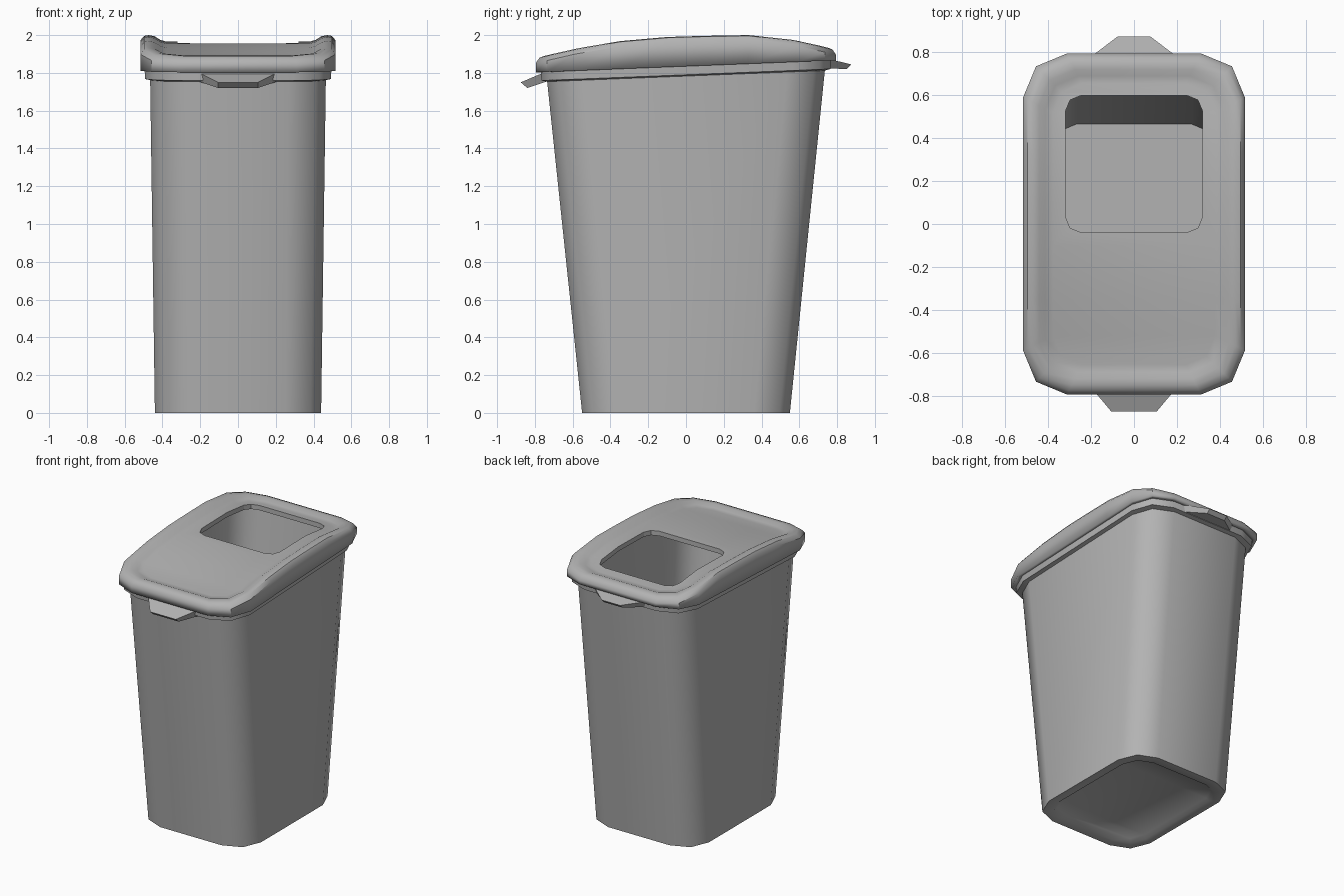
import bpy, bmesh, math

if "Cube" in bpy.data.objects:
    bpy.data.objects.remove(bpy.data.objects["Cube"])

grey = bpy.data.materials.new("grey plastic")
grey.use_nodes = True
grey.diffuse_color = (0.45, 0.45, 0.45, 1)
grey.node_tree.nodes["Principled BSDF"].inputs["Base Color"].default_value = (0.45, 0.45, 0.45, 1)

TILT = 0.04                               # the rim rises towards the back
STATIONS = (-0.35, -0.1, 0.1, 0.33)       # cross lines along the long sides
CREST = [(-0.8, 1.88), (-0.75, 1.89), (-0.59, 1.927), (-0.35, 1.968), (-0.1, 1.99),
         (0.1, 1.996), (0.33, 2.0), (0.59, 1.972), (0.8, 1.922)]


def crest(y):
    """Height of the lid's side ridge at y."""
    for (y0, z0), (y1, z1) in zip(CREST, CREST[1:]):
        if y <= y1:
            break
    return z0 + (z1 - z0) * (y - y0) / (y1 - y0)


def outline(hx, hy, r, stations=()):
    """Rounded rectangle: right half front to back, then left half back to front."""
    arc = [math.radians(a) for a in (0, 45, 90)]
    front = [(hx - r + r * math.sin(a), -hy + r - r * math.cos(a)) for a in arc]
    back = [(x, -y) for x, y in reversed(front)]
    half = front + [(hx, y) for y in stations] + back
    return half + [(-x, y) for x, y in reversed(half)]


def cap(bm, ring):
    n = len(ring)
    for i in range(n // 2 - 1):
        bm.faces.new((ring[i], ring[i + 1], ring[n - 2 - i], ring[n - 1 - i]))


def loft(rings, cap_start, cap_end):
    bm = bmesh.new()
    loops = [[bm.verts.new(p) for p in ring] for ring in rings]
    for a, b in zip(loops, loops[1:]):
        n = len(a)
        for i in range(n):
            j = (i + 1) % n
            bm.faces.new((a[i], a[j], b[j], b[i]))
    if cap_start:
        cap(bm, loops[0])
    if cap_end:
        cap(bm, loops[-1])
    bmesh.ops.recalc_face_normals(bm, faces=bm.faces)
    return bm


def make(name, bm):
    mesh = bpy.data.meshes.new(name)
    bm.to_mesh(mesh)
    bm.free()
    mesh.materials.append(grey)
    obj = bpy.data.objects.new(name, mesh)
    bpy.context.collection.objects.link(obj)
    return obj


def smooth(obj, degrees):
    bpy.ops.object.select_all(action='DESELECT')
    obj.select_set(True)
    bpy.context.view_layer.objects.active = obj
    bpy.ops.object.shade_smooth_by_angle(angle=math.radians(degrees))


# Tapered bin with a recessed base, a tilted flange and a hollow inside
body_profile = [
    # half width, half depth, corner radius, height, tilt
    (0.36, 0.46, 0.14, 0.02, 0),
    (0.38, 0.48, 0.15, 0, 0),
    (0.44, 0.55, 0.19, 0, 0),
    (0.465, 0.735, 0.2, 1.783, TILT),
    (0.492, 0.765, 0.2, 1.79, TILT),
    (0.495, 0.77, 0.2, 1.85, TILT),
    (0.45, 0.715, 0.18, 1.85, TILT),
    (0.39, 0.465, 0.12, 0.05, 0),
]
body = make("bin_body", loft(
    [[(x, y, z + t * y) for x, y in outline(hx, hy, r)]
     for hx, hy, r, z, t in body_profile], True, True))
smooth(body, 50)

# Domed lid with a rounded ridge round a shallow dish
HX, HY, R = 0.517, 0.795, 0.205
rings = [[(x, y, 1.835 + TILT * y) for x, y in outline(HX, HY, R, STATIONS)]]
for inset, drop in ((0, 0.028), (0.02, 0.004), (0.045, 0), (0.075, 0.006),
                    (0.105, 0.025), (0.14, 0.035)):
    rings.append([(x, y, crest(y) - drop)
                  for x, y in outline(HX - inset, HY - inset, R - inset * 0.5, STATIONS)])
lid = make("lid", loft(rings, False, True))
# make sure the shell thickens inwards
if lid.data.polygons[-1].normal.z < 0:
    lid.data.flip_normals()
shell = lid.modifiers.new("shell", 'SOLIDIFY')
shell.thickness = 0.035
shell.offset = -1

# Opening cut through the rear half of the lid
cutter = make("opening_cutter", loft(
    [[(x, y + 0.28, z) for x, y in outline(0.32, 0.32, 0.075)] for z in (1.7, 2.2)], True, True))
cutter.hide_render = True
cutter.hide_viewport = True
cut = lid.modifiers.new("opening", 'BOOLEAN')
cut.object = cutter
cut.operation = 'DIFFERENCE'
cut.solver = 'EXACT'
smooth(lid, 40)


# Sloping grip tabs, front and back
def tab(name, root, tip, section):
    """section: y, z points in the order root top, tip top, tip bottom, root bottom."""
    widths = (root, tip, tip, root)
    bm = loft([[(s * w, y, z) for w, (y, z) in zip(widths, section)] for s in (-1, 1)], False, False)
    bm.verts.ensure_lookup_table()
    bm.faces.new(bm.verts[:4])
    bm.faces.new(bm.verts[4:])
    bmesh.ops.recalc_face_normals(bm, faces=bm.faces)
    return make(name, bm)


tab("front_tab", 0.21, 0.105, [(-0.75, 1.803), (-0.875, 1.75), (-0.84, 1.72), (-0.735, 1.755)])
tab("back_tab", 0.24, 0.075, [(0.75, 1.875), (0.875, 1.845), (0.85, 1.82), (0.735, 1.825)])
